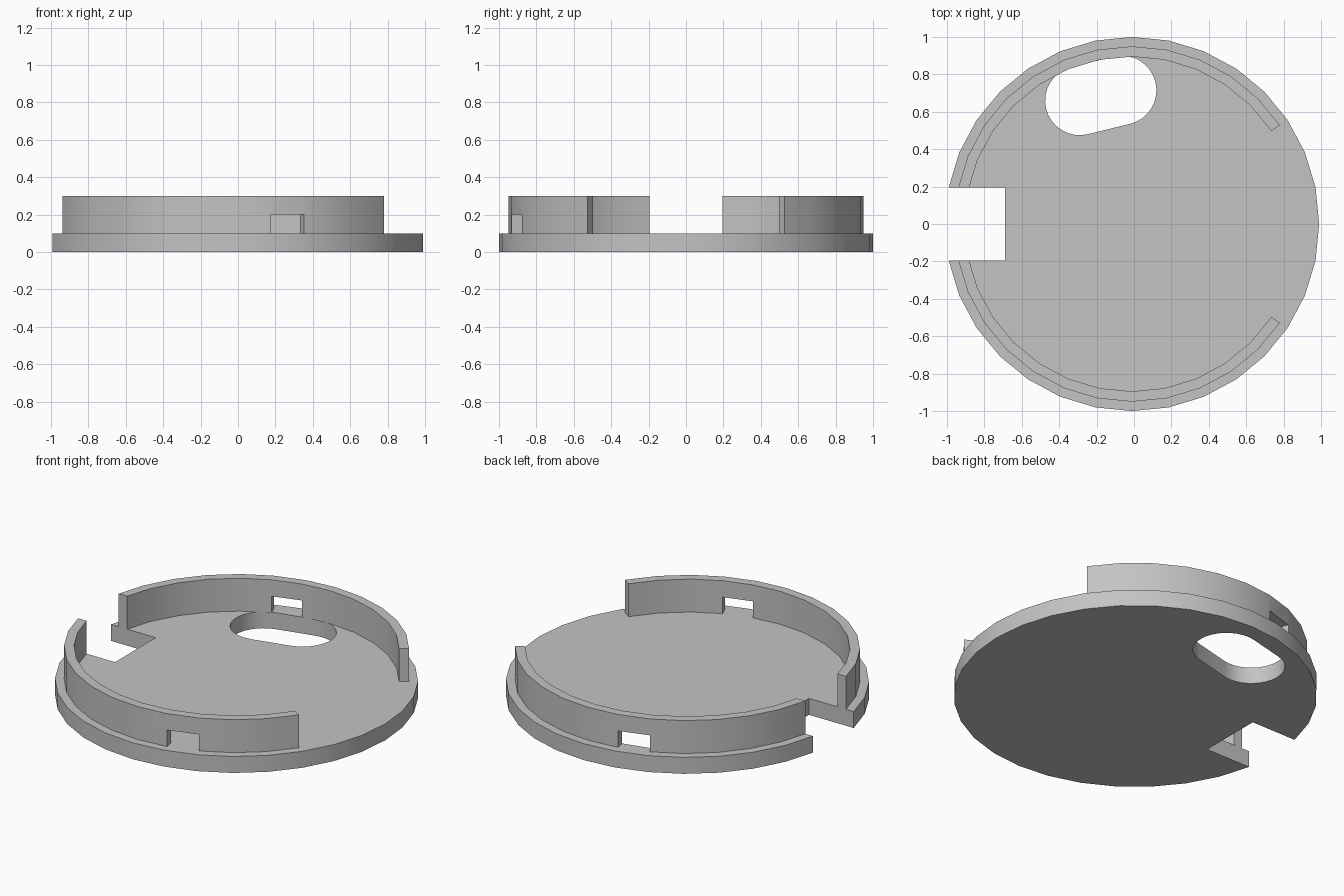
import bpy
import bmesh
from math import sin, cos, pi, atan2, radians
from mathutils import Vector

if "Cube" in bpy.data.objects:
    bpy.data.objects.remove(bpy.data.objects["Cube"], do_unlink=True)

STEP = 2 * pi / 32          # the rim has 32 sides
CENTRE_X = -0.01
NOTCH_HALF = 0.195

grey = bpy.data.materials.new("plain_grey")
grey.use_nodes = True
colour = (0.55, 0.55, 0.55, 1)
grey.diffuse_color = colour
grey.node_tree.nodes["Principled BSDF"].inputs["Base Color"].default_value = colour


def rim(radius, i):
    return Vector((CENTRE_X + radius * cos(i * STEP), radius * sin(i * STEP)))


def prism(name, outline, low, high):
    """Extrude a flat outline from one height to another."""
    bm = bmesh.new()
    base = bm.faces.new([bm.verts.new((p[0], p[1], low)) for p in outline])
    top = bmesh.ops.extrude_face_region(bm, geom=[base])["geom"]
    verts = [v for v in top if isinstance(v, bmesh.types.BMVert)]
    bmesh.ops.translate(bm, verts=verts, vec=(0, 0, high - low))
    bmesh.ops.recalc_face_normals(bm, faces=bm.faces)
    mesh = bpy.data.meshes.new(name)
    bm.to_mesh(mesh)
    bm.free()
    mesh.materials.append(grey)
    obj = bpy.data.objects.new(name, mesh)
    bpy.context.collection.objects.link(obj)
    return obj


def cut(obj, cutter):
    """Subtract the cutter, remove it and shade the result."""
    cutter.hide_render = True
    mod = obj.modifiers.new("cut", 'BOOLEAN')
    mod.operation = 'DIFFERENCE'
    mod.solver = 'EXACT'
    mod.object = cutter
    bpy.ops.object.select_all(action='DESELECT')
    bpy.context.view_layer.objects.active = obj
    obj.select_set(True)
    bpy.ops.object.modifier_apply(modifier=mod.name)
    bpy.data.objects.remove(cutter, do_unlink=True)
    bpy.ops.object.shade_smooth_by_angle(angle=radians(30))


# Round base plate with a square notch on its right side
outline = [rim(1, i) for i in range(-15, 16)]
outline += [(-0.69, NOTCH_HALF), (-0.69, -NOTCH_HALF)]
base_plate = prism("base_plate", outline, 0, 0.1)

# Slanted rounded slot through the plate
a, b = Vector((-0.29, 0.66)), Vector((-0.065, 0.715))
tilt = atan2(b.y - a.y, b.x - a.x)
slot = []
for middle, start in ((b, tilt - pi / 2), (a, tilt + pi / 2)):
    for k in range(17):
        t = start + pi * k / 16
        slot.append(middle + 0.185 * Vector((cos(t), sin(t))))
cut(base_plate, prism("slot_cutter", slot, -0.1, 0.2))


# Two curved walls, each ending at the notch
def arc(radius, side):
    points = [rim(radius, side * i) for i in range(3, 16)]
    p, q = points[-2:]
    points[-1] = p.lerp(q, (abs(p.y) - NOTCH_HALF) / (abs(p.y) - abs(q.y)))
    return points


# Each wall has a low window one facet wide
for name, side, first in (("back_wall", 1, 9), ("front_wall", -1, -7)):
    wall = prism(name, arc(0.95, side) + arc(0.895, side)[::-1], 0.1, 0.3)
    wedge = [rim(0.8, first), rim(1.1, first), rim(1.1, first + 1), rim(0.8, first + 1)]
    cut(wall, prism("window_cutter", wedge, 0.05, 0.2))
